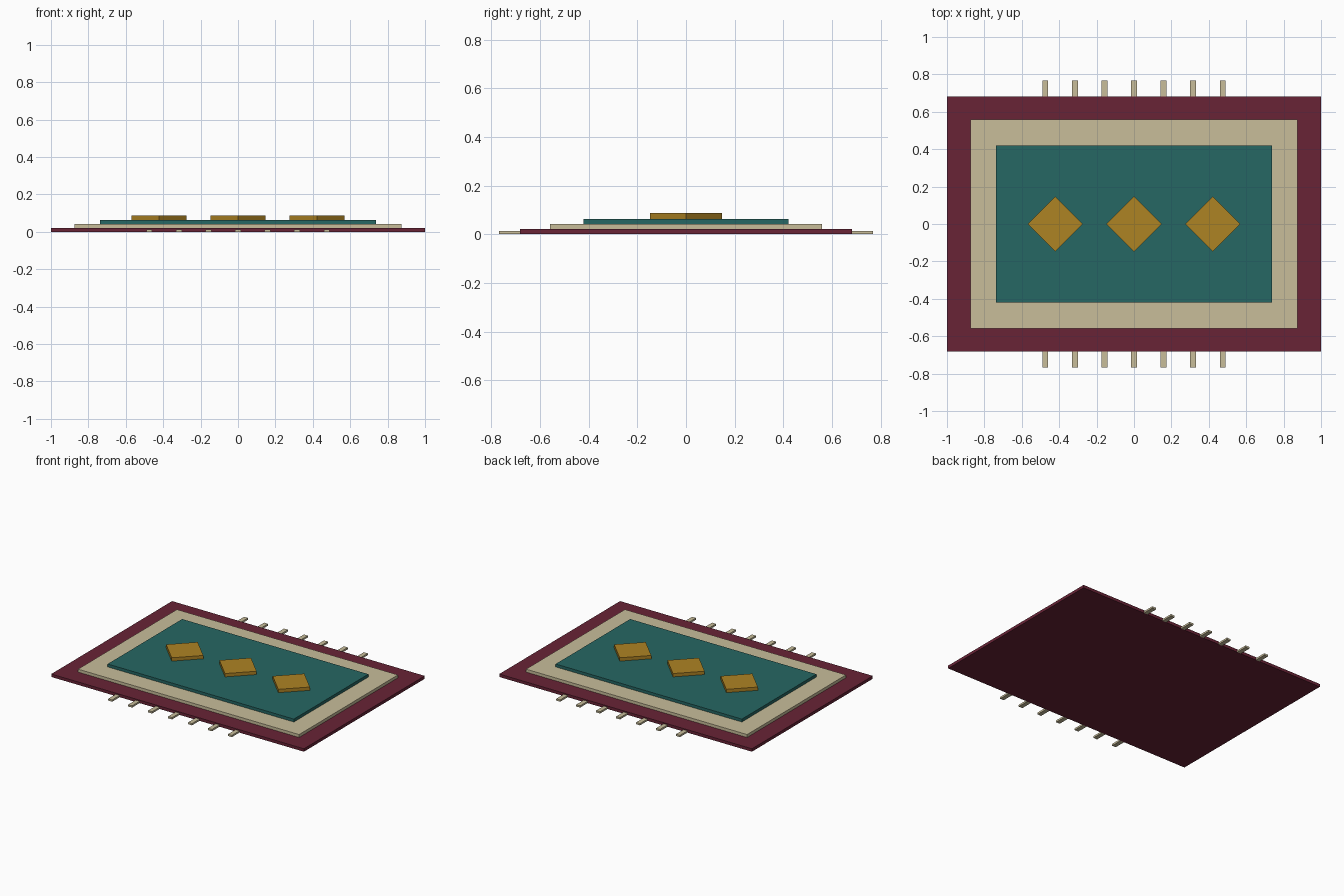
import bpy
import math

if "Cube" in bpy.data.objects:
    bpy.data.objects.remove(bpy.data.objects["Cube"])


def srgb(r, g, b):
    def lin(c):
        c /= 255
        return c / 12.92 if c <= 0.04045 else ((c + 0.055) / 1.055) ** 2.4
    return (lin(r), lin(g), lin(b), 1.0)


def material(name, rgb):
    m = bpy.data.materials.new(name)
    m.diffuse_color = srgb(*rgb)
    m.use_nodes = True
    m.node_tree.nodes["Principled BSDF"].inputs["Base Color"].default_value = m.diffuse_color
    return m


burgundy = material("burgundy", (104, 35, 54))
cream = material("cream", (200, 189, 154))
teal = material("teal", (38, 103, 99))
gold = material("gold", (174, 131, 35))


def slab(name, x, y, z0, z1, sx, sy, mat, turn=0.0):
    """Box with centre x, y, full size sx, sy, between heights z0 and z1."""
    bpy.ops.mesh.primitive_cube_add(size=1, location=(x, y, (z0 + z1) / 2),
                                    rotation=(0, 0, turn))
    ob = bpy.context.object
    ob.name = name
    ob.scale = (sx, sy, z1 - z0)
    ob.data.materials.append(mat)
    return ob


# Stacked rug layers
slab("rug_base", 0, 0, 0.0, 0.021, 2.0, 1.366, burgundy)
slab("rug_border", 0, 0, 0.021, 0.042, 1.75, 1.118, cream)
slab("rug_field", 0, 0, 0.042, 0.063, 1.474, 0.842, teal)

# Row of three diamonds
for i in (-1, 0, 1):
    slab(f"diamond_{i + 2}", i * 0.422, 0, 0.063, 0.087, 0.208, 0.208, gold, math.pi / 4)

# Fringe on the two long edges
for side, label in ((-1, "front"), (1, "back")):
    for i in range(-3, 4):
        slab(f"{label}_tassel_{i + 4}", i * 0.158, side * 0.7255, 0.0, 0.013,
             0.031, 0.085, cream)
